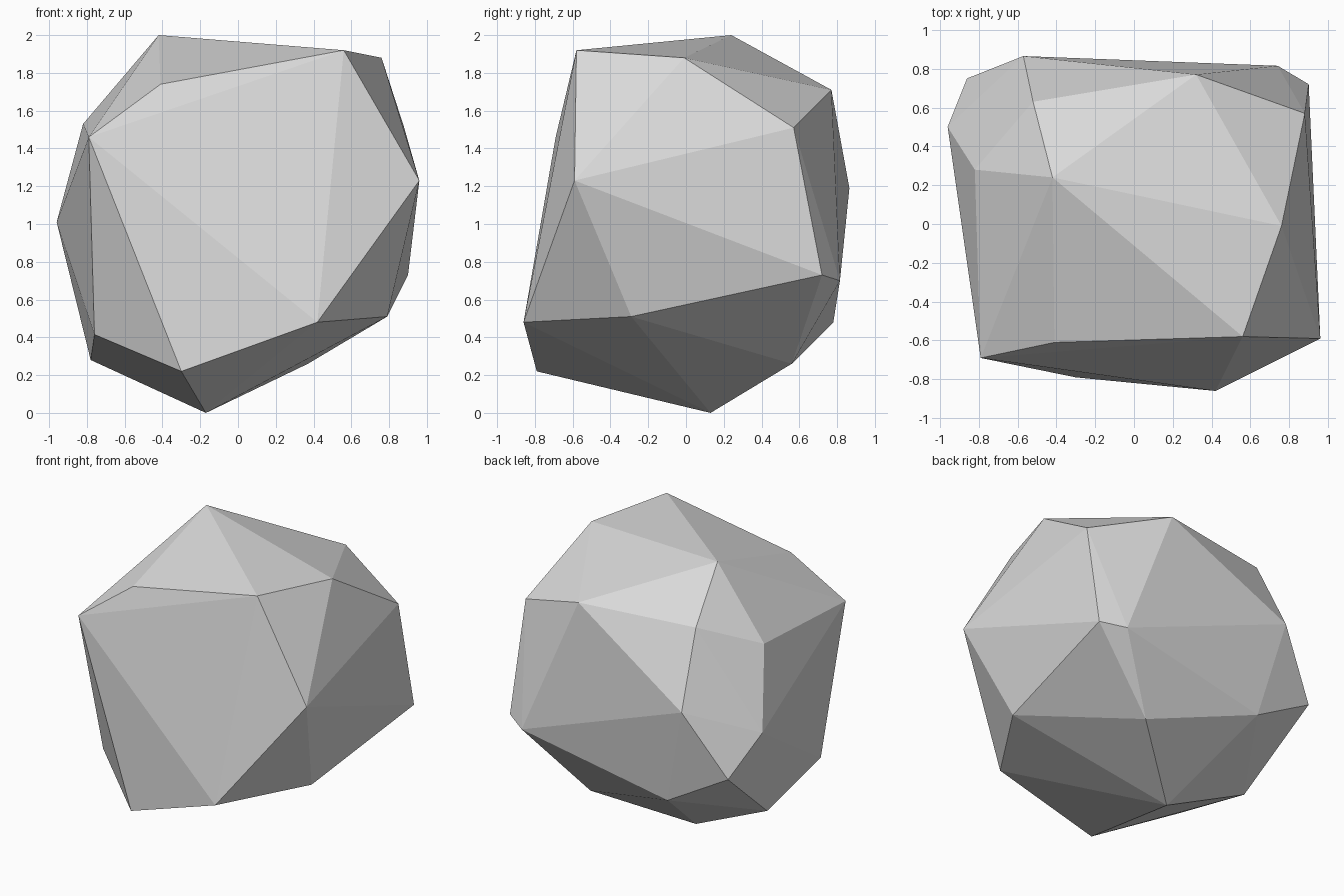
import bpy
import bmesh

# Corner points of the boulder, from the top down
CORNERS = [
    # crown
    (-0.42, 0.24, 2.00), (0.56, -0.58, 1.92), (0.76, -0.01, 1.88),
    (-0.41, -0.61, 1.74), (0.32, 0.77, 1.71), (-0.52, 0.63, 1.70),
    # shoulders
    (-0.82, 0.28, 1.53), (0.88, 0.57, 1.51), (-0.79, -0.69, 1.46),
    # waist
    (0.96, -0.59, 1.23), (-0.57, 0.865, 1.19), (-0.96, 0.50, 1.01),
    (-0.86, 0.75, 0.74), (0.90, 0.72, 0.73), (0.74, 0.815, 0.70),
    # underside
    (0.79, -0.29, 0.51), (0.42, -0.86, 0.48), (-0.40, 0.78, 0.48),
    (-0.76, -0.45, 0.415), (-0.78, 0.19, 0.28), (0.37, 0.56, 0.26),
    (-0.30, -0.79, 0.22), (-0.17, 0.13, 0.00),
]

# Faceted stone body: the convex hull of the corners
bm = bmesh.new()
for corner in CORNERS:
    bm.verts.new(corner)
bmesh.ops.convex_hull(bm, input=bm.verts[:])
loose = [v for v in bm.verts if not v.link_faces]
bmesh.ops.delete(bm, geom=loose, context='VERTS')
bmesh.ops.recalc_face_normals(bm, faces=bm.faces[:])

mesh = bpy.data.meshes.new("boulder")
bm.to_mesh(mesh)
bm.free()

# Plain light grey stone
stone = bpy.data.materials.new("light_grey_stone")
stone.diffuse_color = (0.7, 0.7, 0.7, 1.0)
mesh.materials.append(stone)

boulder = bpy.data.objects.new("boulder", mesh)
bpy.context.collection.objects.link(boulder)
